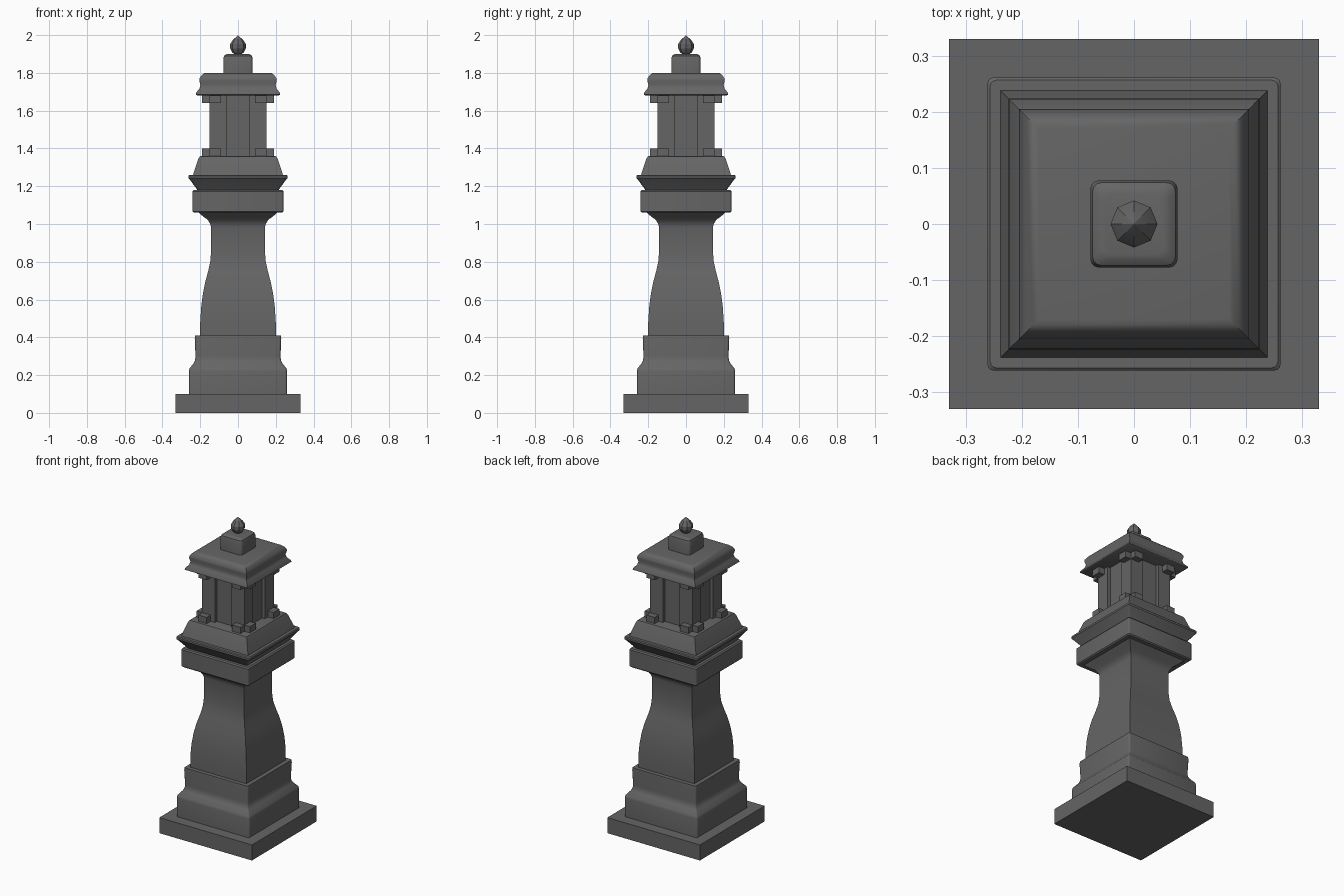
import bpy, bmesh, math
from mathutils import Matrix

old = bpy.data.objects.get("Cube")
if old:
    bpy.data.objects.remove(old, do_unlink=True)

stone = bpy.data.materials.new("dark grey stone")
stone.use_nodes = True
stone.diffuse_color = (0.13, 0.13, 0.13, 1)
stone.node_tree.nodes["Principled BSDF"].inputs["Base Color"].default_value = (0.13, 0.13, 0.13, 1)


def finish(bm, name, angle=35):
    bmesh.ops.recalc_face_normals(bm, faces=bm.faces)
    mesh = bpy.data.meshes.new(name)
    bm.to_mesh(mesh)
    bm.free()
    mesh.materials.append(stone)
    obj = bpy.data.objects.new(name, mesh)
    bpy.context.collection.objects.link(obj)
    bpy.ops.object.select_all(action='DESELECT')
    obj.select_set(True)
    bpy.context.view_layer.objects.active = obj
    bpy.ops.object.shade_smooth_by_angle(angle=math.radians(angle))
    return obj


def square(half, radius):
    """Outline of a square, with rounded corners when radius is set."""
    if radius == 0:
        return [(half * sx, half * sy) for sx, sy in ((1, 1), (-1, 1), (-1, -1), (1, -1))]
    points = []
    for corner in range(4):
        mid = math.radians(45 + 90 * corner)
        cx = math.copysign(half - radius, math.cos(mid))
        cy = math.copysign(half - radius, math.sin(mid))
        for step in range(4):
            a = math.radians(90 * corner + 30 * step)
            points.append((cx + radius * math.cos(a), cy + radius * math.sin(a)))
    return points


def loft(name, profile, radius=0):
    """Stack square outlines along (half width, height) pairs."""
    bm = bmesh.new()
    rings = [[bm.verts.new((x, y, z)) for x, y in square(half, radius)] for half, z in profile]
    n = len(rings[0])
    for low, high in zip(rings, rings[1:]):
        for i in range(n):
            bm.faces.new((low[i], low[(i + 1) % n], high[(i + 1) % n], high[i]))
    bm.faces.new(rings[0])
    bm.faces.new(rings[-1])
    return finish(bm, name)


def add_box(bm, x, y, z):
    """Add a box given as three (min, max) ranges."""
    size = [b - a for a, b in (x, y, z)]
    mid = [(a + b) / 2 for a, b in (x, y, z)]
    bmesh.ops.create_cube(bm, size=1, matrix=Matrix.Translation(mid) @ Matrix.Diagonal((*size, 1)))


# Foot and pedestal
loft("ground_slab", [(.33, 0), (.33, .1)])
loft("pedestal_base", [(.26, .1), (.26, .22), (.257, .235), (.235, .262), (.227, .28),
                       (.225, .3), (.229, .395), (.227, .41)], .012)
loft("shaft", [(.2, .4), (.2, .48), (.195, .56), (.186, .63), (.174, .69), (.158, .75),
               (.147, .8), (.143, .85), (.142, .98), (.147, 1.0), (.16, 1.022),
               (.185, 1.04), (.208, 1.06)])
loft("capital_block", [(.233, 1.06), (.24, 1.067), (.24, 1.173), (.233, 1.18)], .01)
loft("cornice", [(.215, 1.18), (.255, 1.235), (.262, 1.243), (.262, 1.255), (.257, 1.26), (.24, 1.26)], .012)
loft("lantern_plinth", [(.238, 1.26), (.21, 1.345), (.203, 1.357), (.195, 1.36)])

# Lantern room with corner posts, and blocks at the foot and head of each post
loft("lantern_room", [(.13, 1.36), (.13, 1.68)])
posts, blocks = bmesh.new(), bmesh.new()
for turn in range(4):
    parts = bmesh.new()
    add_box(posts, (.06, .15), (.06, .15), (1.36, 1.68))
    for z in ((1.36, 1.4), (1.64, 1.68)):
        add_box(blocks, (.09, .15), (.14, .19), z)
        add_box(blocks, (.14, .19), (.09, .15), z)
    parts.free()
    for bm in (posts, blocks):
        bmesh.ops.rotate(bm, verts=bm.verts, matrix=Matrix.Rotation(math.pi / 2, 3, 'Z'))
finish(posts, "corner_posts")
finish(blocks, "post_blocks")

# Roof
loft("roof", [(.215, 1.68), (.224, 1.685), (.222, 1.695), (.205, 1.715), (.199, 1.735), (.205, 1.757),
              (.204, 1.77), (.192, 1.788), (.18, 1.798), (.17, 1.8)])
loft("roof_cap", [(.078, 1.8), (.078, 1.875), (.074, 1.89), (.064, 1.898), (.055, 1.9)], .016)

# Finial
bm = bmesh.new()
outline = [(.012, 1.895), (.03, 1.908), (.042, 1.93), (.042, 1.952), (.028, 1.973), (.0, 2.0)]
verts = [bm.verts.new((r, 0, z)) for r, z in outline]
edges = [bm.edges.new(pair) for pair in zip(verts, verts[1:])]
bmesh.ops.spin(bm, geom=verts + edges, axis=(0, 0, 1), cent=(0, 0, 0), angle=math.tau, steps=8)
bmesh.ops.remove_doubles(bm, verts=bm.verts, dist=.0005)
finish(bm, "finial", 25)
